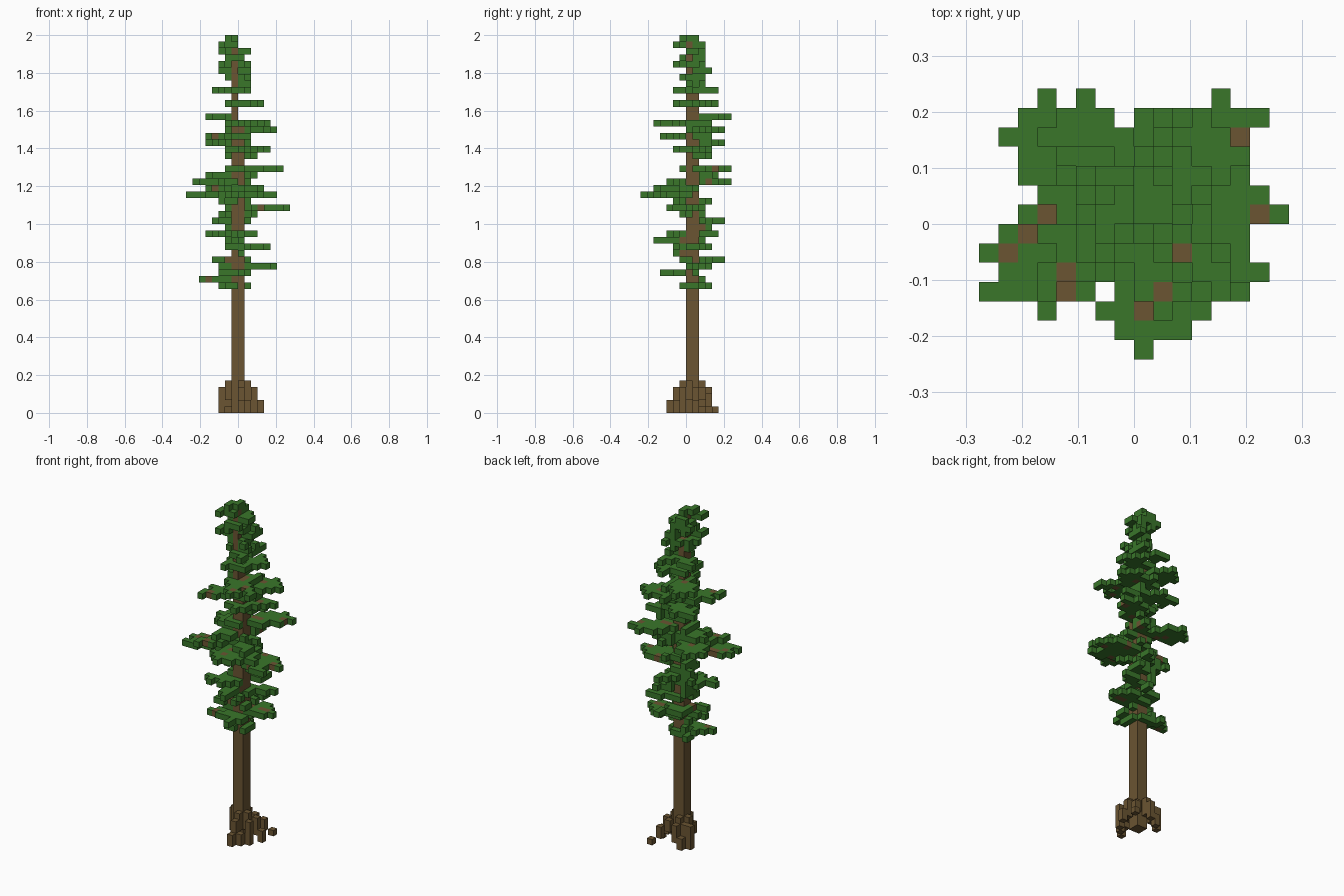
import bpy
import bmesh
import random
from mathutils import Vector

random.seed(4)
UNIT = 2 / 58  # edge of one block

default_cube = bpy.data.objects.get("Cube")
if default_cube:
    bpy.data.objects.remove(default_cube, do_unlink=True)


def make_material(name, red, green, blue):
    material = bpy.data.materials.new(name)
    material.use_nodes = True
    color = (red, green, blue, 1)
    material.diffuse_color = color
    material.node_tree.nodes["Principled BSDF"].inputs["Base Color"].default_value = color
    return material


bark = make_material("bark brown", .145, .09, .032)
needles = make_material("needle green", .041, .18, .023)


def clamp(value, low, high):
    return max(low, min(high, value))


def block_range(xs, ys, zs):
    return {(x, y, z) for x in range(*xs) for y in range(*ys) for z in range(*zs)}


# Trunk narrows in three steps
trunk = block_range((-1, 1), (0, 2), (0, 45))
trunk |= block_range((-1, 0), (0, 2), (45, 53))
trunk |= block_range((-1, 0), (0, 1), (53, 57))

# Roots: x, y, bottom and top of each column, stepping down away from the trunk
root_columns = [
    (-2, 1, 2, 5), (-2, 2, 1, 4), (-3, 2, 0, 4), (-1, 2, 2, 5),
    (-1, 3, 1, 4), (-2, 3, 0, 2), (0, -1, 2, 5), (0, -2, 1, 4),
    (0, -3, 0, 2), (1, 0, 2, 5), (2, -1, 0, 4), (1, -2, 0, 2),
    (2, 1, 1, 4), (3, 1, 0, 2), (1, 2, 2, 4), (2, 3, 1, 3), (3, 4, 0, 1),
]
roots = set()
for x, y, bottom, top in root_columns:
    roots |= {(x, y, z) for z in range(bottom, top)}

# Branch tips for each layer of blocks
lower_tips = {
    19: [(1, -1), (-3, 3)],
    20: [(-6, 0), (-2, 2)],
    21: [(0, -4), (-3, -2), (1, 1)],
    22: [(5, 1), (2, 3), (-3, 0)],
    23: [(-4, -1), (1, 5)],
    24: [(0, -2)],
    25: [(4, 3), (1, -2)],
    26: [(-2, 2), (0, -5)],
    27: [(-5, -2), (2, 4), (-2, -3)],
    28: [(0, 3)],
    29: [(-4, 3), (1, 5)],
    30: [(-3, 2), (2, -1)],
    31: [(7, 0), (6, -3), (4, 2)],
    32: [(-3, -2), (1, 3)],
    33: [(-8, -4), (-8, -2), (0, -7), (2, -6), (5, -4)],
    34: [(-5, -5), (3, -4), (2, 1)],
    35: [(-7, 4), (-6, 5), (-5, 6), (1, 4), (-3, -3)],
    36: [(-5, 1), (2, 4)],
    37: [(6, 5), (4, 6), (-2, -1)],
}
upper_tips = {
    39: [(2, 3), (-2, 1)],
    40: [(4, 3), (0, -2)],
    41: [(-5, 4), (-2, 5), (1, 3)],
    42: [(-5, -4), (-5, -1), (1, 3)],
    43: [(5, 3), (3, 5), (0, 5)],
    44: [(4, -4), (1, -5), (1, 3)],
    45: [(-5, 4), (-3, 6)],
    47: [(3, 2), (1, 4), (-2, -2)],
    49: [(-4, 3), (1, -2), (1, 4)],
    50: [(1, 2)],
    51: [(1, -1), (0, 2)],
    52: [(-3, 0), (1, 3)],
    53: [(-3, -2), (1, 2)],
    54: [(0, 2), (-2, -1)],
    55: [(1, 0), (-3, 2)],
    56: [(-3, -2), (-1, 2)],
    57: [(-2, -1), (-1, 1), (-2, 0), (-1, 0)],
}
foliage, wood = set(), set()


def grow_layer(z, tips):
    """Run a branch to every tip, with twigs and tufts kept inside the layer's spread."""
    low_x, high_x = min([-2] + [t[0] for t in tips]), max([-1] + [t[0] for t in tips])
    low_y, high_y = min([0] + [t[1] for t in tips]), max([1] + [t[1] for t in tips])

    def add_needles(x, y):
        if low_x <= x <= high_x and low_y <= y <= high_y:
            foliage.add((x, y, z))

    # Tufts hugging the trunk
    for x in range(-2, 2):
        for y in range(-1, 3):
            if random.random() < .4:
                add_needles(x, y)

    for tip_x, tip_y in tips:
        start_x, start_y = clamp(tip_x, -1, 0), clamp(tip_y, 0, 1)
        run_x, run_y = tip_x - start_x, tip_y - start_y
        steps = max(abs(run_x), abs(run_y), 1)
        for step in range(steps + 1):
            x = start_x + round(run_x * step / steps)
            y = start_y + round(run_y * step / steps)
            inner = 0 < step < steps
            (wood if inner and random.random() < .2 else foliage).add((x, y, z))
            if not inner:
                continue
            for side in (-1, 1):
                # Longer twigs along the middle of long branches
                reach = int(random.random() < .85)
                if reach and 1 < step < steps - 1 and random.random() < .4:
                    reach = 2
                for offset in range(side, side * (reach + 1), side):
                    if abs(run_x) > abs(run_y):
                        add_needles(x, y + offset)
                    else:
                        add_needles(x + offset, y)


for z, tips in {**lower_tips, **upper_tips}.items():
    grow_layer(z, tips)

roots -= trunk
wood -= trunk
foliage -= trunk | wood
solid = trunk | roots | wood | foliage
AXES = [Vector(axis) for axis in ((1, 0, 0), (0, 1, 0), (0, 0, 1))]


def build_blocks(name, cells, material):
    """Make a mesh of the outer faces of a set of blocks."""
    bm = bmesh.new()
    for cell in sorted(cells):
        center = Vector(cell) + Vector((.5, .5, .5))
        for i, axis in enumerate(AXES):
            for sign in (-1, 1):
                normal = axis * sign
                if tuple(int(c) for c in Vector(cell) + normal) in solid:
                    continue
                u, v = AXES[(i + 1) % 3] / 2, AXES[(i + 2) % 3] / 2 * sign
                middle = center + normal / 2
                corners = (middle - u - v, middle + u - v, middle + u + v, middle - u + v)
                bm.faces.new([bm.verts.new(c * UNIT) for c in corners])
    bmesh.ops.remove_doubles(bm, verts=bm.verts, dist=UNIT / 100)
    mesh = bpy.data.meshes.new(name)
    bm.to_mesh(mesh)
    bm.free()
    mesh.materials.append(material)
    bpy.context.collection.objects.link(bpy.data.objects.new(name, mesh))


build_blocks("trunk", trunk, bark)
build_blocks("roots", roots, bark)
build_blocks("branch_wood", wood, bark)
build_blocks("foliage", foliage, needles)
